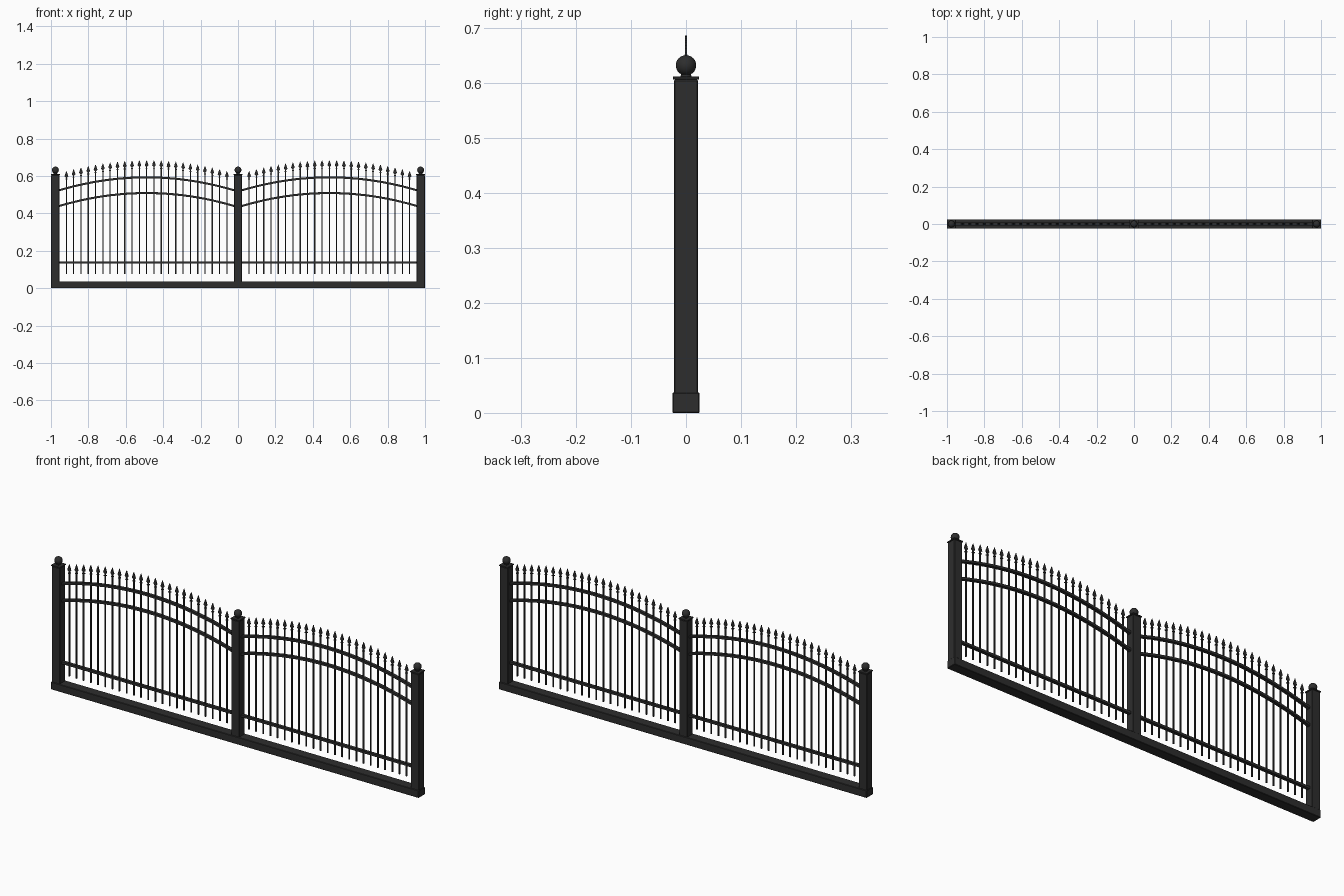
import bpy, bmesh, math
from mathutils import Matrix, Vector

old = bpy.data.objects.get("Cube")
if old:
    bpy.data.objects.remove(old, do_unlink=True)

iron = bpy.data.materials.new("black iron")
iron.use_nodes = True
COLOUR = (0.027, 0.027, 0.027, 1)
iron.diffuse_color = COLOUR
iron.node_tree.nodes["Principled BSDF"].inputs["Base Color"].default_value = COLOUR

PANEL_X = 0.4885      # centre of each gate panel
PANEL_HALF = 0.47     # half the clear width between posts
ARCH = 0.07           # rise of the arched rails
PICKETS = 23
PITCH = 0.039


def finish(name, bm, smooth=False):
    bmesh.ops.recalc_face_normals(bm, faces=bm.faces)
    mesh = bpy.data.meshes.new(name)
    bm.to_mesh(mesh)
    bm.free()
    mesh.materials.append(iron)
    for p in mesh.polygons:
        p.use_smooth = smooth
    obj = bpy.data.objects.new(name, mesh)
    bpy.context.collection.objects.link(obj)
    return obj


def add_box(bm, x, z0, z1, wide, deep):
    m = Matrix.Translation((x, 0, (z0 + z1) / 2)) @ Matrix.Diagonal((wide, deep, z1 - z0, 1))
    bmesh.ops.create_cube(bm, size=1, matrix=m)


def add_plate(bm, outline, thick):
    """Upright plate from an (x, z) outline, centred on y = 0."""
    face = bm.faces.new([bm.verts.new((x, -thick / 2, z)) for x, z in outline])
    out = bmesh.ops.extrude_face_region(bm, geom=[face])["geom"]
    verts = [v for v in out if isinstance(v, bmesh.types.BMVert)]
    bmesh.ops.translate(bm, vec=Vector((0, thick, 0)), verts=verts)


def arch(u, base):
    """Height of an arched line at offset u from the panel centre."""
    return base + ARCH * (1 - (u / PANEL_HALF) ** 2)


def bevel(obj, width):
    mod = obj.modifiers.new("edge bevel", "BEVEL")
    mod.width = width
    mod.segments = 1


# Base beam
bm = bmesh.new()
add_box(bm, 0, 0, 0.037, 2.0, 0.05)
bevel(finish("base_beam", bm), 0.002)

# Posts with cap plates and ball finials
for label, x in (("right", -0.9765), ("middle", 0), ("left", 0.9765)):
    bm = bmesh.new()
    add_box(bm, x, 0.03, 0.606, 0.044, 0.044)
    bevel(finish(label + "_post", bm), 0.002)
    bm = bmesh.new()
    add_box(bm, x, 0.606, 0.612, 0.048, 0.048)
    bevel(finish(label + "_post_cap", bm), 0.001)
    bm = bmesh.new()
    bmesh.ops.create_uvsphere(bm, u_segments=24, v_segments=16, radius=0.0185,
                              matrix=Matrix.Translation((x, 0, 0.632)))
    bmesh.ops.create_cone(bm, cap_ends=True, segments=16, radius1=0.011, radius2=0.008,
                          depth=0.006, matrix=Matrix.Translation((x, 0, 0.614)))
    finish(label + "_post_ball", bm, smooth=True)

for label, cx in (("right", -PANEL_X), ("left", PANEL_X)):
    # Straight bottom rail
    bm = bmesh.new()
    add_box(bm, cx, 0.131, 0.142, 2 * PANEL_HALF, 0.016)
    finish(label + "_bottom_rail", bm)

    # Two arched rails
    for level, base in (("lower", 0.439), ("upper", 0.523)):
        bm = bmesh.new()
        us = [PANEL_HALF * (i / 12 - 1) for i in range(25)]
        low = [(cx + u, arch(u, base) - 0.0055) for u in us]
        high = [(cx + u, arch(u, base) + 0.0055) for u in reversed(us)]
        add_plate(bm, low + high, 0.016)
        finish(f"{label}_{level}_arched_rail", bm)

    # Pickets and flat spear heads that follow the arch
    bars, spears = bmesh.new(), bmesh.new()
    for i in range(PICKETS):
        u = (i - (PICKETS - 1) / 2) * PITCH
        x, tip = cx + u, arch(u, 0.616)
        add_box(bars, x, 0.077, tip - 0.034, 0.006, 0.006)
        add_box(bars, x, tip - 0.046, tip - 0.042, 0.011, 0.009)
        half = [(0.003, -0.036), (0.010, -0.029), (0.006, -0.016)]
        outline = [(x + w, tip + h) for w, h in half] + [(x, tip)]
        outline += [(x - w, tip + h) for w, h in reversed(half)]
        add_plate(spears, outline, 0.0035)
    finish(label + "_pickets", bars)
    finish(label + "_spear_heads", spears)
